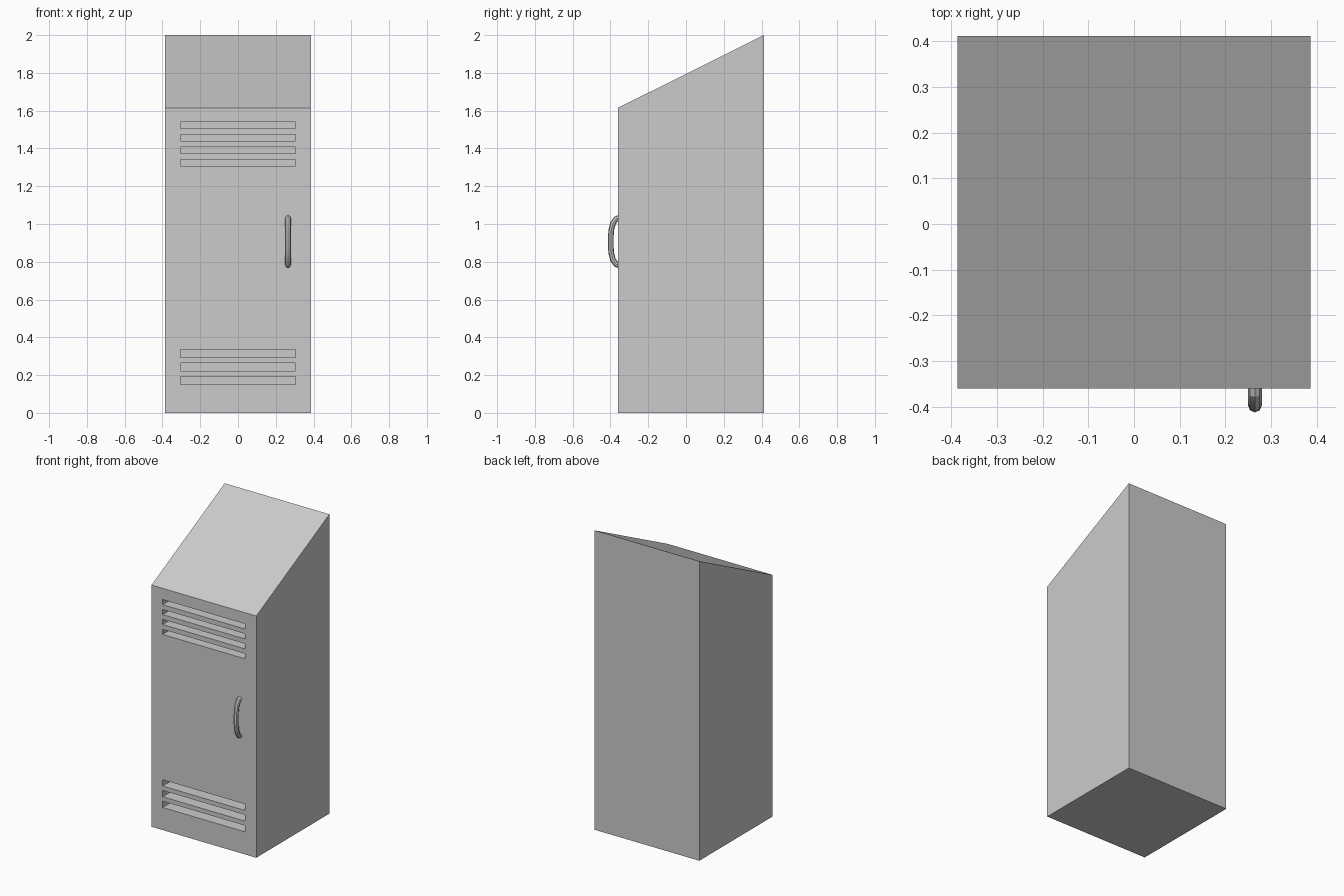
import bpy, bmesh

if "Cube" in bpy.data.objects:
    bpy.data.objects.remove(bpy.data.objects["Cube"])

HALF_W, FRONT, BACK = 0.387, -0.36, 0.412
FRONT_H, BACK_H = 1.615, 2.0
SLOT_HALF_W, SLOT_DEPTH = 0.305, 0.08


def mesh_object(name, bm):
    bmesh.ops.recalc_face_normals(bm, faces=bm.faces)
    mesh = bpy.data.meshes.new(name)
    bm.to_mesh(mesh)
    bm.free()
    obj = bpy.data.objects.new(name, mesh)
    bpy.context.collection.objects.link(obj)
    return obj


def add_prism(bm, profile, half_w):
    """Extrude a (y, z) side profile across x."""
    face = bm.faces.new([bm.verts.new((-half_w, y, z)) for y, z in profile])
    out = bmesh.ops.extrude_face_region(bm, geom=[face])["geom"]
    verts = [v for v in out if isinstance(v, bmesh.types.BMVert)]
    bmesh.ops.translate(bm, verts=verts, vec=(2 * half_w, 0, 0))


def activate(obj):
    bpy.ops.object.select_all(action='DESELECT')
    obj.select_set(True)
    bpy.context.view_layer.objects.active = obj


# Cabinet with sloping top
bm = bmesh.new()
add_prism(bm, [(FRONT, 0), (BACK, 0), (BACK, BACK_H), (FRONT, FRONT_H)], HALF_W)
cabinet = mesh_object("locker_cabinet", bm)

# Vent slots: (lowest z, slot height, spacing, count)
bm = bmesh.new()
for base, height, step, count in [(1.307, 0.034, 0.0663, 4), (0.151, 0.042, 0.0715, 3)]:
    for i in range(count):
        z0 = base + i * step
        y0, y1 = FRONT - 0.05, FRONT + SLOT_DEPTH
        add_prism(bm, [(y0, z0), (y1, z0), (y1, z0 + height), (y0, z0 + height)],
                  SLOT_HALF_W)
cutter = mesh_object("vent_cutter", bm)
cutter.hide_render = True

activate(cabinet)
cut = cabinet.modifiers.new("vents", 'BOOLEAN')
cut.operation = 'DIFFERENCE'
cut.solver = 'EXACT'
cut.object = cutter
bpy.ops.object.modifier_apply(modifier=cut.name)
bpy.data.objects.remove(cutter)

# Bowed door handle: eight-sided tube along a mirrored path
upper = [(-0.35, 0.127), (-0.370, 0.120), (-0.386, 0.098), (-0.395, 0.065)]
path = upper + [(-0.398, 0.03), (-0.398, -0.03)] + [(y, -z) for y, z in reversed(upper)]
curve = bpy.data.curves.new("door_handle", 'CURVE')
curve.dimensions = '3D'
curve.bevel_depth = 0.015
curve.bevel_resolution = 2
curve.use_fill_caps = True
spline = curve.splines.new('POLY')
spline.points.add(len(path) - 1)
for point, (y, z) in zip(spline.points, path):
    point.co = (0.265, y, 0.907 + z, 1)
handle = bpy.data.objects.new("door_handle", curve)
bpy.context.collection.objects.link(handle)
activate(handle)
bpy.ops.object.convert(target='MESH')
bpy.ops.object.shade_smooth_by_angle()
